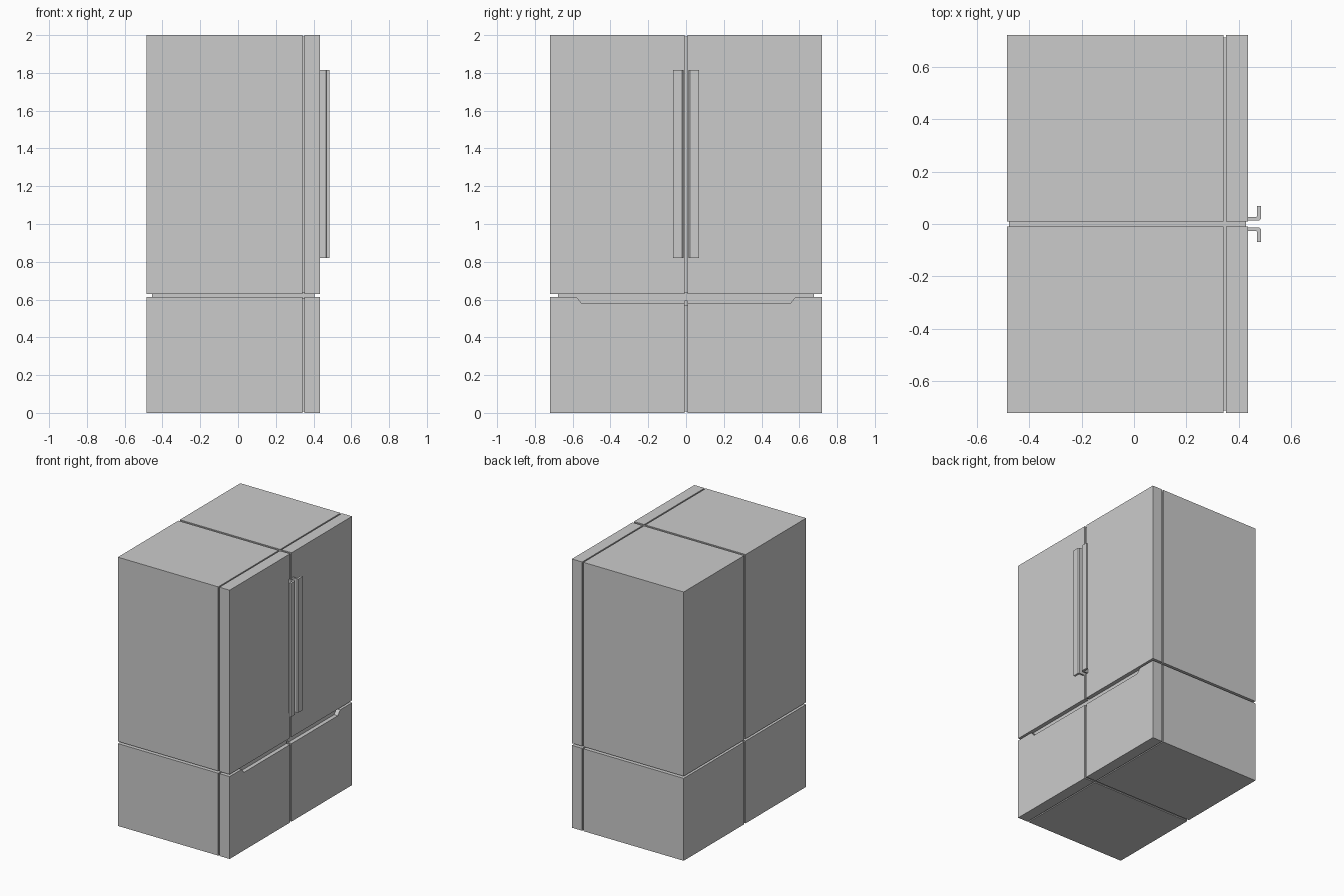
import bpy, bmesh

if "Cube" in bpy.data.objects:
    bpy.data.objects.remove(bpy.data.objects["Cube"])

HX0, HX1, HY = -0.485, 0.435, 0.72      # cabinet extents
SPLIT = (0.341, 0.351)                  # groove between cabinet and doors
GAP = (0.613, 0.629)                    # gap between drawers and upper doors
G = 0.008                               # groove depth / half width


def prism(name, pts, axis, lo, hi):
    """Extrude a 2D outline along axis ('x': pts are y,z; 'z': pts are x,y)."""
    bm = bmesh.new()
    to3d = (lambda p, h: (h, *p)) if axis == 'x' else (lambda p, h: (*p, h))
    face = bm.faces.new([bm.verts.new(to3d(p, lo)) for p in pts])
    ext = bmesh.ops.extrude_face_region(bm, geom=[face])
    d = (hi - lo, 0, 0) if axis == 'x' else (0, 0, hi - lo)
    bmesh.ops.translate(bm, vec=d, verts=[v for v in ext['geom'] if isinstance(v, bmesh.types.BMVert)])
    bmesh.ops.recalc_face_normals(bm, faces=bm.faces)
    me = bpy.data.meshes.new(name)
    bm.to_mesh(me)
    bm.free()
    ob = bpy.data.objects.new(name, me)
    bpy.context.collection.objects.link(ob)
    return ob


def box(name, x, y, z):
    return prism(name, [(x[0], y[0]), (x[1], y[0]), (x[1], y[1]), (x[0], y[1])], 'z', *z)


def mirror_y(ob):
    m = ob.modifiers.new("mirror", 'MIRROR')
    m.use_axis = (False, True, False)


def cut(ob, cutter):
    m = ob.modifiers.new("recess", 'BOOLEAN')
    m.operation, m.solver, m.object = 'DIFFERENCE', 'EXACT', cutter


def grip_cutter(name, d):
    # trapezoid finger recess along the top of the drawer fronts
    c = prism(name, [(-0.58, GAP[0]), (-0.552, 0.58 - d), (0.552, 0.58 - d),
                     (0.58, GAP[0]), (0.58, 0.65), (-0.58, 0.65)], 'x', 0.405 - d, 0.5)
    c.hide_render = True
    c.display_type = 'WIRE'
    return c


# Cabinet and door panels, one side mirrored across the centre groove
half = (0.009, HY)
upper, lower = (GAP[1], 2.0), (0.0, GAP[0])
mirror_y(box("upper_cabinet", (HX0, SPLIT[0]), half, upper))
mirror_y(box("lower_cabinet", (HX0, SPLIT[0]), half, lower))
mirror_y(box("upper_door", (SPLIT[1], HX1), half, upper))
drawer = box("drawer_front", (SPLIT[1], HX1), half, lower)
cut(drawer, grip_cutter("drawer_recess_cutter", 0.0))
mirror_y(drawer)

# Inset cores that form the groove floors
cx, cy = (HX0 + G, HX1 - G), (-HY + G, HY - G)
box("upper_core", cx, cy, (GAP[1] + G, 2 - G))
core = box("lower_core", cx, cy, (G, GAP[0] - G))
cut(core, grip_cutter("core_recess_cutter", G))

# Neck visible inside the horizontal gap
box("gap_neck", (HX0 + 0.03, HX1 - 0.03), (-0.677, 0.677), (GAP[0] - 0.02, GAP[1] + 0.02))

# L-shaped door handles
handle = prism("door_handle", [(0.434, 0.013), (0.477, 0.013), (0.485, 0.02), (0.485, 0.069),
                               (0.469, 0.069), (0.469, 0.029), (0.466, 0.026), (0.434, 0.026)],
               'z', 0.82, 1.815)
mirror_y(handle)
